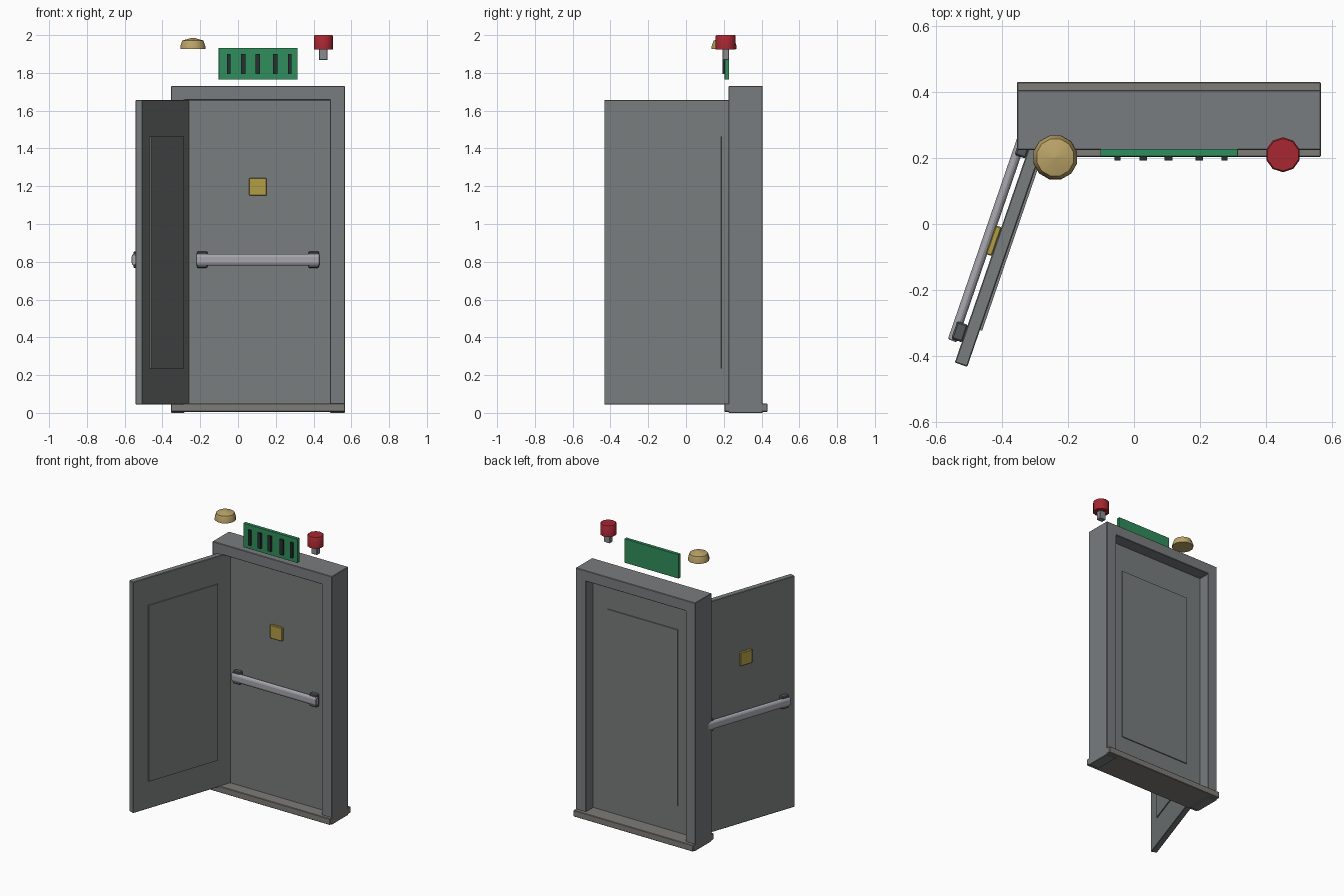
import bpy, bmesh, math
from mathutils import Matrix, Vector

if "Cube" in bpy.data.objects:
    bpy.data.objects.remove(bpy.data.objects["Cube"])


def material(name, rgb):
    m = bpy.data.materials.new(name)
    m.diffuse_color = (*rgb, 1)
    m.use_nodes = True
    m.node_tree.nodes["Principled BSDF"].inputs["Base Color"].default_value = m.diffuse_color
    return m


FRAME = material("frame_grey", (0.19, 0.2, 0.21))
LEAF = material("door_grey", (0.19, 0.205, 0.205))
SILL = material("threshold_grey", (0.21, 0.2, 0.185))
STEEL = material("bar_steel", (0.38, 0.38, 0.42))
STEM = material("stem_grey", (0.25, 0.26, 0.28))
DARK = material("dark_grey", (0.09, 0.10, 0.11))
GOLD = material("yellow_plate", (0.45, 0.34, 0.06))
GREEN = material("green", (0.03, 0.27, 0.11))
BLACK = material("black", (0.02, 0.03, 0.03))
BEIGE = material("beige", (0.5, 0.37, 0.14))
RED = material("red", (0.38, 0.02, 0.03))


def finish(name, bm, mat, bevel=0, place=Matrix()):
    bmesh.ops.recalc_face_normals(bm, faces=bm.faces)
    mesh = bpy.data.meshes.new(name)
    bm.to_mesh(mesh)
    bm.free()
    ob = bpy.data.objects.new(name, mesh)
    bpy.context.collection.objects.link(ob)
    ob.matrix_world = place
    mesh.materials.append(mat)
    if bevel:
        mod = ob.modifiers.new("edge", "BEVEL")
        mod.width, mod.segments = bevel, 1
    return ob


def box(name, x, y, z, mat, bevel=0, place=Matrix()):
    bm = bmesh.new()
    bmesh.ops.create_cube(bm, size=1)
    for v in bm.verts:
        v.co = Vector([(a + b) / 2 + c * (b - a) for c, (a, b) in zip(v.co, (x, y, z))])
    return finish(name, bm, mat, bevel, place)


def prism(name, points, push, mat, bevel=0, place=Matrix()):
    # closed solid between an outline and its shifted copy
    bm = bmesh.new()
    a = [bm.verts.new(p) for p in points]
    b = [bm.verts.new(Vector(p) + Vector(push)) for p in points]
    bm.faces.new(a)
    bm.faces.new(b[::-1])
    for i in range(len(a)):
        j = (i + 1) % len(a)
        bm.faces.new((a[i], a[j], b[j], b[i]))
    return finish(name, bm, mat, bevel, place)


def lathe(name, centre, profile, sides, mat):
    bm = bmesh.new()
    rings = []
    for r, z in profile:
        ring = []
        for i in range(sides):
            a = math.tau * (i + 0.5) / sides
            ring.append(bm.verts.new((centre[0] + r * math.cos(a), centre[1] + r * math.sin(a), z)))
        rings.append(ring)
    for lo, hi in zip(rings, rings[1:]):
        for i in range(sides):
            j = (i + 1) % sides
            bm.faces.new((lo[i], lo[j], hi[j], hi[i]))
    bm.faces.new(rings[0])
    bm.faces.new(rings[-1])
    ob = finish(name, bm, mat)
    bpy.ops.object.select_all(action="DESELECT")
    ob.select_set(True)
    bpy.context.view_layer.objects.active = ob
    bpy.ops.object.shade_smooth_by_angle(angle=math.radians(40))
    return ob


# door frame: U-shaped outline pushed through the wall depth
outline = [(-0.355, 0), (-0.283, 0), (-0.283, 1.656), (0.488, 1.656),
           (0.488, 0), (0.567, 0), (0.567, 1.73), (-0.355, 1.73)]
prism("door_frame", [(x, 0.225, z) for x, z in outline], (0, 0.181, 0), FRAME, 0.003)
box("threshold", (-0.355, 0.567), (0.203, 0.431), (0.006, 0.05), SILL, 0.003)


def door(prefix, place):
    half, face = 0.388, 0.020
    box(prefix + "_leaf", (-half, half), (-face, face), (0.045, 1.656), LEAF, 0.003, place)
    # raised panel on the back
    box(prefix + "_panel", (-0.27, 0.27), (face - 0.005, face + 0.007), (0.236, 1.464),
        LEAF, 0, place)
    # push bar with eight-sided section
    section = [(-0.042, 0.780), (-0.055, 0.780), (-0.063, 0.793), (-0.063, 0.829),
               (-0.055, 0.842), (-0.042, 0.842), (-0.034, 0.829), (-0.034, 0.793)]
    prism(prefix + "_push_bar", [(-0.328, y, z) for y, z in section], (0.656, 0, 0),
          STEEL, 0.004, place)
    # bar brackets
    for label, s in (("left", -1), ("right", 1)):
        box(f"{prefix}_{label}_bracket", (s * 0.295 - 0.028, s * 0.295 + 0.028),
            (-0.054, -face + 0.002), (0.767, 0.855), DARK, 0.005, place)
    # square plate above the bar
    box(prefix + "_plate", (-0.046, 0.046), (-0.038, -face + 0.001), (1.150, 1.243),
        GOLD, 0.003, place)


# closed leaf in the frame, and the same leaf swung open
door("closed", Matrix.Translation((0.105, 0.305, 0)))
door("open", Matrix.Translation((-0.3985, -0.060, 0)) @ Matrix.Rotation(math.radians(-109.0), 4, "Z"))

# green board with dark strips
box("sign_board", (-0.102, 0.315), (0.205, 0.228), (1.765, 1.932), GREEN, 0.001)
for i, x in enumerate((-0.05, 0.028, 0.105, 0.198, 0.274)):
    w = 0.012 if i in (1, 2, 3) else 0.009
    box(f"sign_strip_{i + 1}", (x - w, x + w), (0.193, 0.209), (1.794, 1.901), BLACK)

# ceiling detector
lathe("detector", (-0.239, 0.202), [(0.069, 1.926), (0.068, 1.942), (0.058, 1.971), (0.004, 1.986)],
      12, BEIGE)

# beacon on a short stem
lathe("beacon_lamp", (0.452, 0.21), [(0.053, 1.924), (0.053, 1.995), (0.049, 2.0)], 10, RED)
box("beacon_stem", (0.429, 0.475), (0.192, 0.228), (1.867, 1.928), STEM, 0.003)
